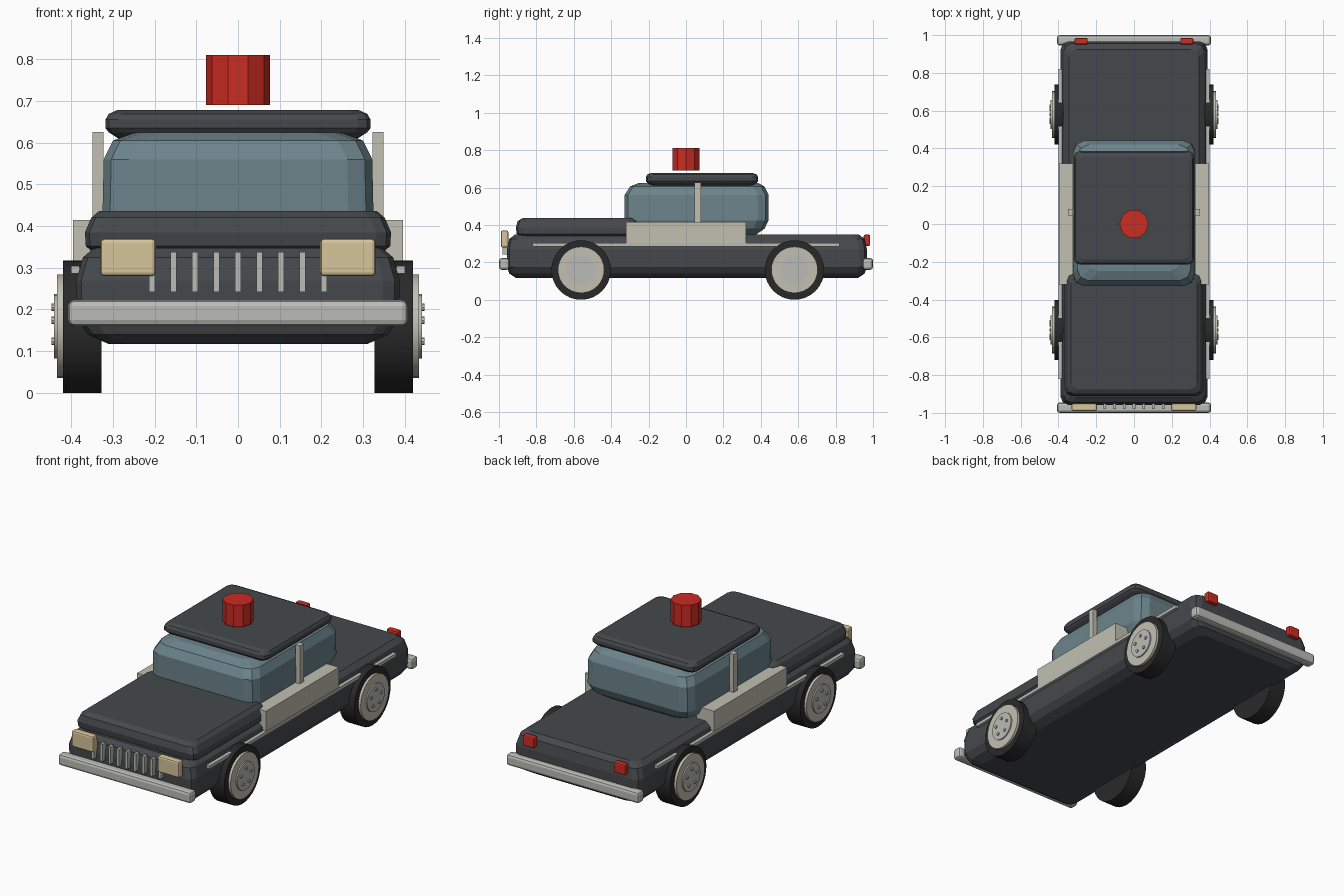
import bpy, bmesh, math
from mathutils import Matrix

if "Cube" in bpy.data.objects:
    bpy.data.objects.remove(bpy.data.objects["Cube"])


def material(name, r, g, b):
    m = bpy.data.materials.new(name)
    m.diffuse_color = (r, g, b, 1)
    m.use_nodes = True
    m.node_tree.nodes["Principled BSDF"].inputs["Base Color"].default_value = m.diffuse_color
    return m


PAINT = material("dark_paint", 0.06, 0.066, 0.072)
RUBBER = material("rubber", 0.022, 0.022, 0.022)
GLASS = material("glass", 0.15, 0.23, 0.26)
PALE = material("pale_panel", 0.54, 0.53, 0.45)
CHROME = material("chrome", 0.5, 0.5, 0.47)
CREAM = material("cream_lamp", 0.68, 0.56, 0.33)
RED = material("red_lamp", 0.6, 0.025, 0.016)


def finish(name, bm, mat):
    bmesh.ops.recalc_face_normals(bm, faces=bm.faces)
    me = bpy.data.meshes.new(name)
    bm.to_mesh(me)
    bm.free()
    me.materials.append(mat)
    ob = bpy.data.objects.new(name, me)
    bpy.context.collection.objects.link(ob)
    return ob


def shell(name, rings, corner, mat):
    """Stack of rounded rectangles: (z, half width, y front, y back)."""
    bm = bmesh.new()
    loops = []
    for z, hx, y0, y1 in rings:
        c, k = corner, corner * 0.3
        quarter = [(0, c), (k, k), (c, 0)]
        pts = [(-hx + a, y0 + b) for a, b in quarter]
        pts += [(hx - a, y0 + b) for a, b in reversed(quarter)]
        pts += [(hx - a, y1 - b) for a, b in quarter]
        pts += [(-hx + a, y1 - b) for a, b in reversed(quarter)]
        loops.append([bm.verts.new((x, y, z)) for x, y in pts])
    n = len(loops[0])
    for lo, hi in zip(loops, loops[1:]):
        for i in range(n):
            j = (i + 1) % n
            bm.faces.new((lo[i], lo[j], hi[j], hi[i]))
    bm.faces.new(loops[0])
    bm.faces.new(loops[-1])
    return finish(name, bm, mat)


def box(name, x, y, z, mat, bevel=0):
    """Box from (min, max) ranges, optionally bevelled."""
    bm = bmesh.new()
    bmesh.ops.create_cube(bm, size=1)
    for v in bm.verts:
        v.co = [r[0] if c < 0 else r[1] for c, r in zip(v.co, (x, y, z))]
    if bevel:
        bmesh.ops.bevel(bm, geom=bm.edges[:], offset=bevel, segments=2,
                        profile=0.5, affect='EDGES')
    return finish(name, bm, mat)


def disc(name, side, x0, x1, y, z, radius, sides, mat):
    """Cylinder along x on one side of the car."""
    bm = bmesh.new()
    bmesh.ops.create_cone(bm, cap_ends=True, segments=sides, radius1=radius,
                          radius2=radius, depth=x1 - x0,
                          matrix=Matrix.Translation((side * (x0 + x1) / 2, y, z))
                          @ Matrix.Rotation(math.pi / 2, 4, 'Y'))
    return finish(name, bm, mat)


# Main body, hood, cabin glass and roof
shell("body", [(0.117, 0.31, -0.91, 0.92), (0.14, 0.36, -0.945, 0.955),
               (0.175, 0.385, -0.957, 0.967), (0.27, 0.388, -0.957, 0.967),
               (0.325, 0.372, -0.945, 0.955), (0.348, 0.345, -0.915, 0.925)],
      0.04, PAINT)
shell("hood", [(0.335, 0.345, -0.88, -0.28), (0.352, 0.365, -0.905, -0.26),
               (0.385, 0.367, -0.91, -0.255), (0.42, 0.352, -0.9, -0.265),
               (0.436, 0.333, -0.875, -0.28)], 0.035, PAINT)
shell("cabin_glass", [(0.345, 0.25, -0.25, 0.37), (0.38, 0.305, -0.305, 0.42),
                      (0.425, 0.325, -0.328, 0.442), (0.56, 0.322, -0.328, 0.442),
                      (0.605, 0.3, -0.3, 0.42), (0.625, 0.245, -0.25, 0.385)],
      0.06, GLASS)
shell("roof", [(0.61, 0.287, -0.185, 0.355), (0.625, 0.31, -0.207, 0.378),
               (0.635, 0.318, -0.215, 0.386), (0.655, 0.318, -0.215, 0.386),
               (0.669, 0.31, -0.207, 0.378), (0.678, 0.29, -0.187, 0.357)],
      0.03, PAINT)

# Beacon
bm = bmesh.new()
bmesh.ops.create_cone(bm, cap_ends=True, segments=10, radius1=0.077,
                      radius2=0.077, depth=0.12,
                      matrix=Matrix.Translation((0, 0, 0.75))
                      @ Matrix.Rotation(math.pi / 2, 4, 'Z'))
finish("beacon", bm, RED)

# Bumpers and grille
box("front_bumper", (-0.408, 0.408), (-1, -0.945), (0.16, 0.223), CHROME, 0.015)
box("rear_bumper", (-0.408, 0.408), (0.945, 1), (0.16, 0.223), CHROME, 0.015)
for i in range(9):
    x = (i - 4) * 0.0515
    box("grille_bar", (x - 0.0075, x + 0.0075), (-0.98, -0.95), (0.242, 0.338), CHROME)

# Mirrored side parts
for s in (-1, 1):
    def span(a, b):
        return tuple(sorted((s * a, s * b)))
    box("headlight", span(0.197, 0.33), (-0.99, -0.95), (0.28, 0.37), CREAM, 0.009)
    box("tail_light", span(0.245, 0.315), (0.95, 0.985), (0.288, 0.348), RED, 0.008)
    box("door_panel", span(0.29, 0.396), (-0.32, 0.32), (0.285, 0.415), PALE)
    box("door_pillar", span(0.322, 0.349), (0.045, 0.08), (0.405, 0.626), PALE)
    box("side_trim", span(0.38, 0.4), (-0.82, 0.82), (0.286, 0.304), CHROME)

    # Wheels with hubcap, inner disc and bolts
    for end, y in (("front", -0.561), ("rear", 0.58)):
        tyre = disc(end + "_tyre", s, 0.327, 0.42, y, 0.159, 0.159, 32, RUBBER)
        hub = disc(end + "_hubcap", s, 0.42, 0.434, y, 0.16, 0.124, 32, PALE)
        inner = disc(end + "_hub_centre", s, 0.43, 0.441, y, 0.16, 0.077, 24, CHROME)
        for ob in (tyre, hub, inner):
            for p in ob.data.polygons:
                p.use_smooth = len(p.vertices) == 4
            ob.data.set_sharp_from_angle(angle=math.radians(35))
        for k in range(5):
            a = math.pi / 2 + k * math.tau / 5
            disc(end + "_wheel_bolt", s, 0.438, 0.447, y + 0.045 * math.cos(a),
                 0.16 + 0.045 * math.sin(a), 0.009, 8, CHROME)
